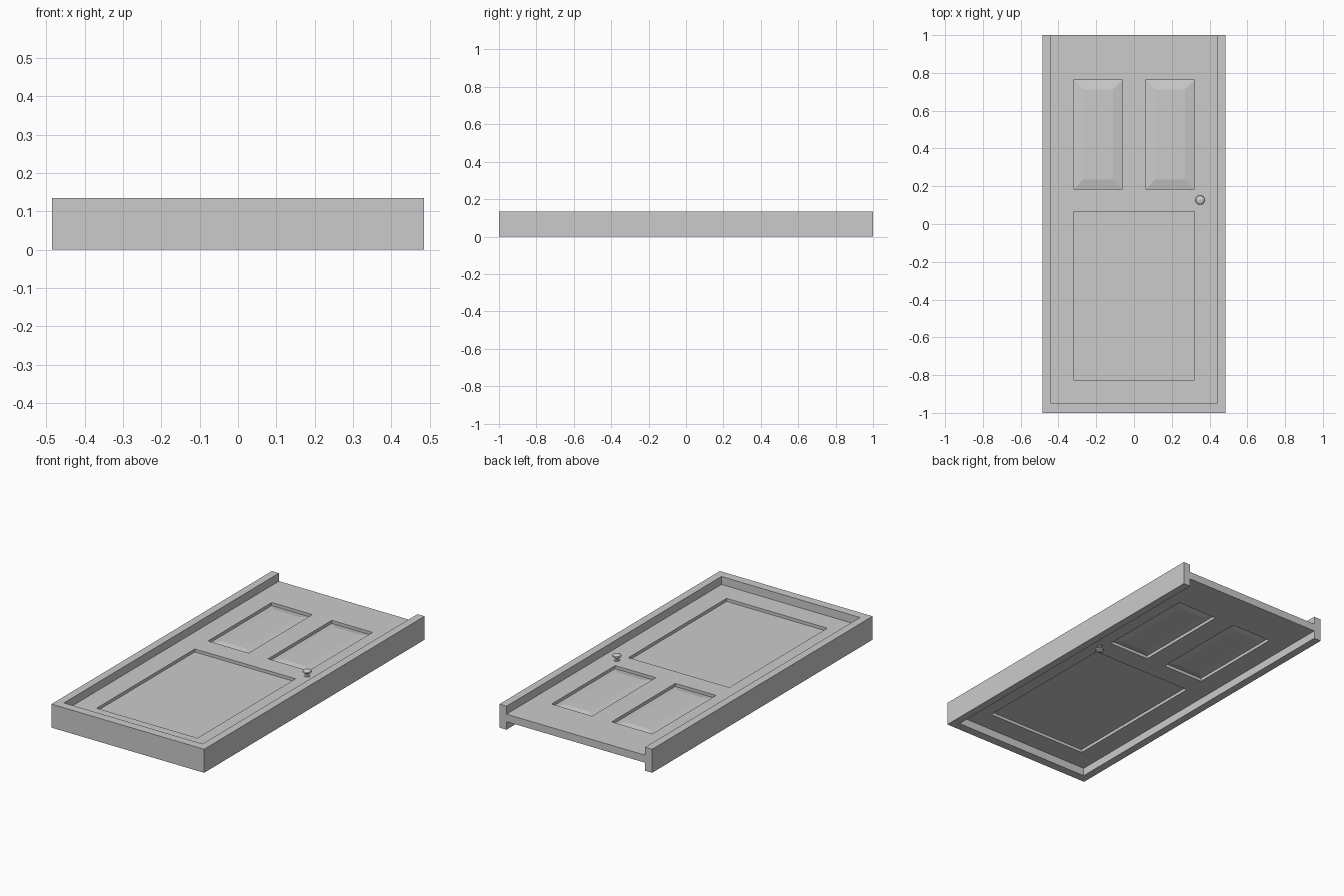
import bpy, bmesh, math

if "Cube" in bpy.data.objects:
    bpy.data.objects.remove(bpy.data.objects["Cube"])

MID = 0.0675        # centre height of the door in its frame
HALF = 0.0215       # half thickness of the door slab
DEEP = 0.004        # half thickness at the panel recess floor
RAISED = 0.0145     # half thickness at the raised panel field


def finish(name, bm):
    bmesh.ops.remove_doubles(bm, verts=bm.verts, dist=1e-5)
    bmesh.ops.recalc_face_normals(bm, faces=bm.faces)
    me = bpy.data.meshes.new(name)
    bm.to_mesh(me)
    bm.free()
    ob = bpy.data.objects.new(name, me)
    bpy.context.collection.objects.link(ob)
    return ob


def mirror_z(ob):
    m = ob.modifiers.new("both_faces", 'MIRROR')
    m.use_axis = (False, False, True)
    m.merge_threshold = 1e-4


def rect(x0, x1, y0, y1, z, inset=0.0):
    return [(x0 + inset, y0 + inset, z), (x1 - inset, y0 + inset, z),
            (x1 - inset, y1 - inset, z), (x0 + inset, y1 - inset, z)]


def face(bm, pts):
    bm.faces.new([bm.verts.new(p) for p in pts])


def rings(bm, loops, cap=True):
    # Connect successive rectangles and close the last one
    for a, b in zip(loops, loops[1:]):
        for i in range(4):
            j = (i + 1) % 4
            face(bm, [a[i], a[j], b[j], b[i]])
    if cap:
        face(bm, loops[-1])


# Frame: U-shaped jambs and one cross bar, open at the +y end
outline = [(-0.485, -1), (0.485, -1), (0.485, 1), (0.44, 1),
           (0.44, -0.95), (-0.44, -0.95), (-0.44, 1), (-0.485, 1)]
bm = bmesh.new()
f = bm.faces.new([bm.verts.new((x, y, 0)) for x, y in outline])
top = bmesh.ops.extrude_face_region(bm, geom=[f])["geom"]
bmesh.ops.translate(bm, vec=(0, 0, 0.135),
                    verts=[v for v in top if isinstance(v, bmesh.types.BMVert)])
finish("door_frame", bm)

# Door slab: stiles and rails around three recessed panels, mirrored in z
xs = [-0.44, -0.32, -0.062, 0.062, 0.32, 0.44]
ys = [-0.95, -0.825, 0.065, 0.185, 0.763, 1.0]
bm = bmesh.new()
for i in range(5):
    for j in range(5):
        lower = j == 1 and 1 <= i <= 3
        upper = j == 3 and i in (1, 3)
        if not (lower or upper):
            face(bm, rect(xs[i], xs[i + 1], ys[j], ys[j + 1], HALF))

# Outer edges of the slab
full = (xs[0], xs[-1], ys[0], ys[-1])
rings(bm, [rect(*full, HALF), rect(*full, 0)], cap=False)

# Flat lower panel
low = (xs[1], xs[4], ys[1], ys[2])
rings(bm, [rect(*low, HALF), rect(*low, DEEP)])

# Raised and bevelled upper panels
for i in (1, 3):
    p = (xs[i], xs[i + 1], ys[3], ys[4])
    rings(bm, [rect(*p, HALF), rect(*p, DEEP), rect(*p, RAISED, 0.05)])
slab = finish("door_slab", bm)
slab.location.z = MID
mirror_z(slab)

# Knobs: turned profile on both faces of the door
profile = [(0.015, HALF - 0.002), (0.015, 0.026), (0.008, 0.029), (0.008, 0.038),
           (0.018, 0.041), (0.025, 0.047), (0.023, 0.053), (0.014, 0.058), (0, 0.060)]
bm = bmesh.new()
vs = [bm.verts.new((r, 0, z)) for r, z in profile]
es = [bm.edges.new(e) for e in zip(vs, vs[1:])]
bmesh.ops.spin(bm, geom=vs + es, cent=(0, 0, 0), axis=(0, 0, 1),
               angle=2 * math.pi, steps=20)
knob = finish("door_knob", bm)
knob.location = (0.35, 0.127, MID)
mirror_z(knob)
bpy.context.view_layer.objects.active = knob
knob.select_set(True)
bpy.ops.object.shade_smooth_by_angle(angle=math.radians(40))
